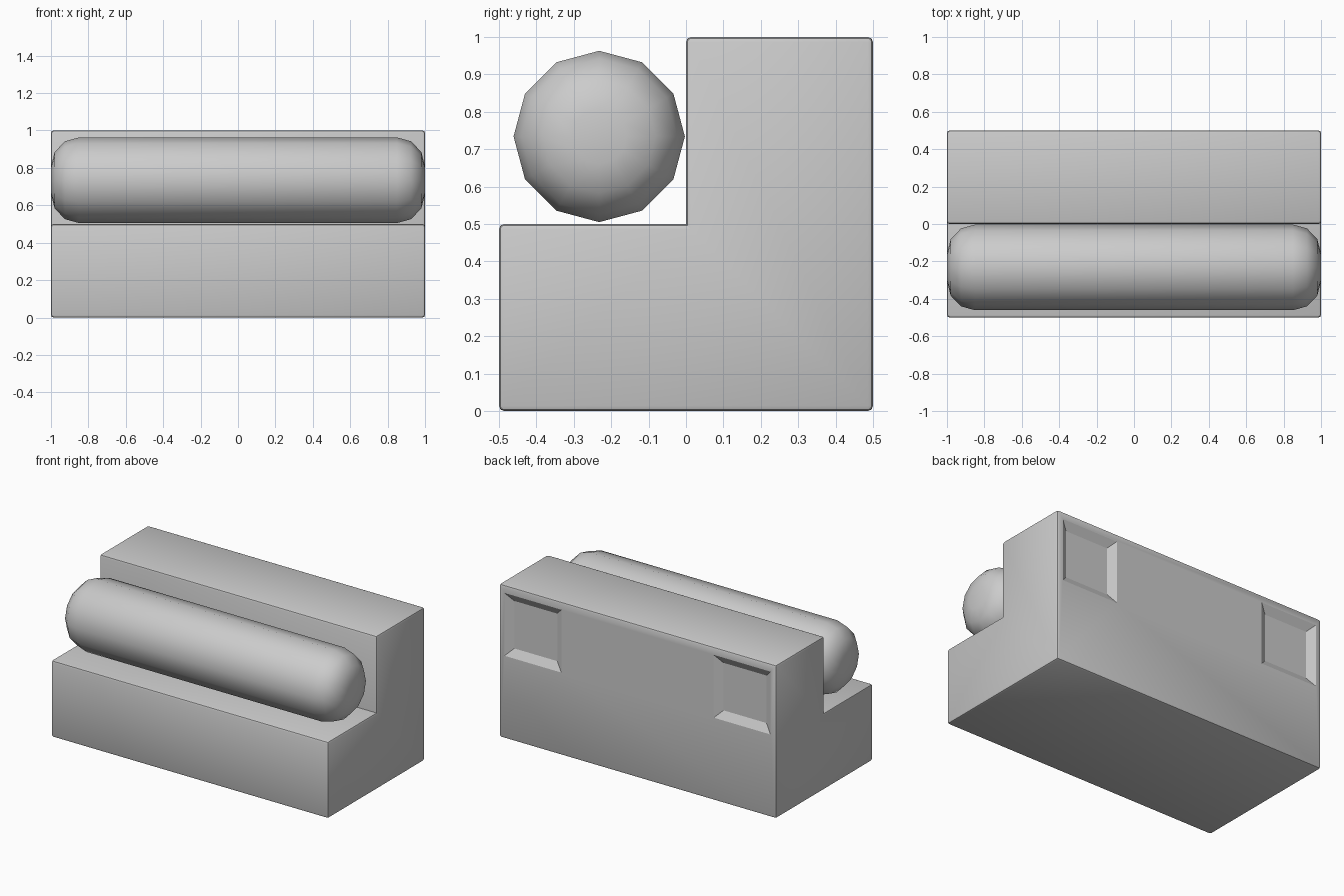
import bpy, bmesh
from math import radians, sqrt
from mathutils import Matrix

if "Cube" in bpy.data.objects:
    bpy.data.objects.remove(bpy.data.objects["Cube"])


def finish(bm, name):
    bmesh.ops.recalc_face_normals(bm, faces=bm.faces)
    mesh = bpy.data.meshes.new(name)
    bm.to_mesh(mesh)
    bm.free()
    obj = bpy.data.objects.new(name, mesh)
    bpy.context.collection.objects.link(obj)
    return obj


def activate(obj):
    bpy.ops.object.select_all(action='DESELECT')
    obj.select_set(True)
    bpy.context.view_layer.objects.active = obj


# Stepped block: L profile extruded along x, outer edges slightly rounded
profile = [(-.5, 0), (.5, 0), (.5, 1), (0, 1), (0, .5), (-.5, .5)]
bm = bmesh.new()
face = bm.faces.new([bm.verts.new((-1, y, z)) for y, z in profile])
ext = bmesh.ops.extrude_face_region(bm, geom=[face])
bmesh.ops.translate(bm, vec=(2, 0, 0),
                    verts=[v for v in ext['geom'] if isinstance(v, bmesh.types.BMVert)])
bmesh.ops.recalc_face_normals(bm, faces=bm.faces)
outer = [e for e in bm.edges if e.calc_face_angle_signed() > .1]
bmesh.ops.bevel(bm, geom=outer, offset=.014, segments=2, profile=.5, affect='EDGES')
block = finish(bm, "stepped_block")

# Shallow tapered square sockets in the upper corners of the back
bm = bmesh.new()
for side in (-1, 1):
    place = (Matrix.Translation((side * .755, .5, .745))
             @ Matrix.Rotation(radians(-90), 4, 'X')
             @ Matrix.Rotation(radians(45), 4, 'Z'))
    bmesh.ops.create_cone(bm, cap_ends=True, segments=4, radius1=.155 * sqrt(2),
                          radius2=.255 * sqrt(2), depth=.06, matrix=place)
cutter = finish(bm, "socket_cutter")
cutter.hide_render = True
activate(block)
cut = block.modifiers.new("sockets", 'BOOLEAN')
cut.object = cutter
cut.operation = 'DIFFERENCE'
cut.solver = 'EXACT'
bpy.ops.object.modifier_apply(modifier=cut.name)
bpy.data.objects.remove(cutter)
activate(block)
bpy.ops.object.shade_smooth_by_angle(angle=radians(30))

# Twelve-sided roller with rounded ends resting on the step
bm = bmesh.new()
place = Matrix.Translation((0, -.232, .734)) @ Matrix.Rotation(radians(90), 4, 'Y')
bmesh.ops.create_cone(bm, cap_ends=True, segments=12, radius1=.229, radius2=.229,
                      depth=2, matrix=place)
rims = [e for e in bm.edges if abs(e.verts[0].co.x - e.verts[1].co.x) < .01]
bmesh.ops.bevel(bm, geom=rims, offset=.15, segments=3, profile=.5, affect='EDGES')
roller = finish(bm, "roller")
activate(roller)
bpy.ops.object.shade_smooth_by_angle(angle=radians(40))
